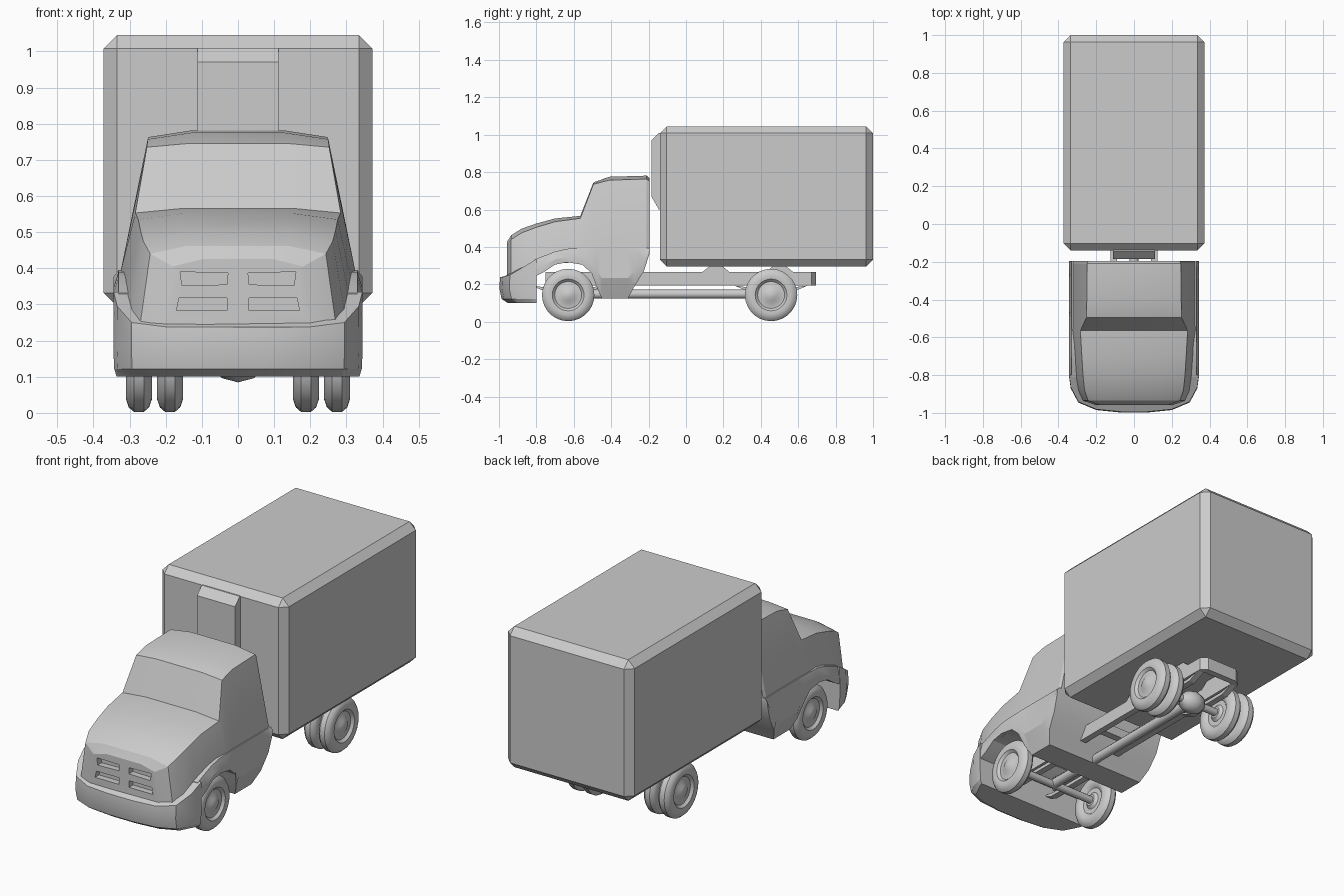
import bpy, bmesh, math
from mathutils import Vector

if "Cube" in bpy.data.objects:
    bpy.data.objects.remove(bpy.data.objects["Cube"])


def finish(name, bm, smooth=None):
    bmesh.ops.recalc_face_normals(bm, faces=bm.faces)
    me = bpy.data.meshes.new(name)
    bm.to_mesh(me)
    bm.free()
    ob = bpy.data.objects.new(name, me)
    bpy.context.collection.objects.link(ob)
    if smooth:
        bpy.ops.object.select_all(action='DESELECT')
        ob.select_set(True)
        bpy.context.view_layer.objects.active = ob
        bpy.ops.object.shade_smooth_by_angle(angle=math.radians(smooth))
    return ob


def loft(name, rings, smooth=None):
    """Skin a stack of closed rings and cap both ends."""
    bm = bmesh.new()
    vs = [[bm.verts.new(p) for p in r] for r in rings]
    n = len(rings[0])
    for a, b in zip(vs, vs[1:]):
        for i in range(n):
            j = (i + 1) % n
            bm.faces.new((a[i], a[j], b[j], b[i]))
    bm.faces.new(vs[0])
    bm.faces.new(vs[-1])
    return finish(name, bm, smooth)


def mirrored(half):
    return half + [(-x, y, z) for x, y, z in reversed(half)]


def box(name, x0, x1, y0, y1, z0, z1, bevel=0):
    ob = loft(name, [[(x0, y0, z), (x1, y0, z), (x1, y1, z), (x0, y1, z)] for z in (z0, z1)])
    if bevel:
        m = ob.modifiers.new("bevel", 'BEVEL')
        m.width, m.segments = bevel, 1
    return ob


def side_prism(name, x0, x1, yz):
    return loft(name, [[(x, y, z) for y, z in yz] for x in (x0, x1)])


def lathe(name, centre, axis, profile, seg=28, smooth=35):
    """Revolve (offset, radius) pairs about the x or y axis."""
    rings = []
    for o, r in profile:
        ring = []
        for i in range(seg):
            t = 2 * math.pi * i / seg
            c, s = r * math.cos(t), r * math.sin(t)
            ring.append(Vector(centre) + Vector((o, c, s) if axis == 'x' else (c, o, s)))
        rings.append(ring)
    return loft(name, rings, smooth)


# Cargo box and the refrigeration unit on its front wall
box("cargo_box", -.372, .372, -.14, 1.0, .295, 1.045, .037)
side_prism("cooling_unit", -.112, .112,
           [(-.13, .60), (-.145, .60), (-.185, .67), (-.185, .97), (-.145, 1.01), (-.13, 1.01)])

# Upper cab: y, bottom z, belt width, shoulder width, shoulder z, crown width, crown z
upper = [(-.958, .24, .20, .18, .405, .10, .425),
         (-.935, .24, .27, .243, .44, .14, .462),
         (-.88, .24, .30, .262, .475, .15, .497),
         (-.80, .26, .318, .27, .505, .15, .525),
         (-.70, .31, .323, .276, .535, .15, .552),
         (-.565, .32, .325, .284, .553, .15, .566),
         (-.495, .32, .325, .252, .735, .14, .745),
         (-.41, .32, .325, .25, .757, .13, .775),
         (-.21, .36, .325, .248, .763, .13, .781),
         (-.195, .38, .318, .243, .752, .12, .768)]
rings = []
for y, zb, wb, ws, zs, wt, zt in upper:
    zbelt = max(zb + .01, .39) if y > -.6 else zb + .01
    rings.append(mirrored([(wb, y, zb), (wb, y, zbelt), (ws, y, zs), (wt, y, zt)]))
cab = loft("cab_upper", rings, 22)

# Grille slots cut into the nose
slots = [[(.03, .355), (.155, .352), (.16, .39), (.028, .387)],
         [(.03, .283), (.17, .283), (.163, .318), (.03, .318)]]
for s in (-1, 1):
    for q in slots:
        cut = loft("grille_cutter", [[(s * x, y, z) for x, z in q] for y in (-1.02, -.925)])
        cut.hide_render = True
        cut.hide_set(True)
        m = cab.modifiers.new("grille_slot", 'BOOLEAN')
        m.object, m.operation, m.solver = cut, 'DIFFERENCE', 'EXACT'

# Lower cab with fender ledge and wheel arch: y, bottom z, belt z, bottom inset
lower = [(-.195, .365, .395, 0), (-.225, .27, .395, .005), (-.275, .19, .395, .015),
         (-.31, .125, .395, .045), (-.45, .125, .395, .045), (-.475, .18, .395, .02),
         (-.505, .26, .395, 0), (-.555, .305, .393, 0), (-.635, .318, .39, 0),
         (-.70, .305, .375, 0), (-.76, .265, .352, 0), (-.81, .24, .332, 0)]
loft("cab_lower", [mirrored([(.342 - i, y, zb), (.344, y, zb + .4 * (zt - zb)), (.33, y, zt)])
                   for y, zb, zt, i in lower], 22)

# Wrap-around bumper: plan points with rising top edge, stacked upwards
plan = [(.345, -.80, .335), (.335, -.87, .295), (.295, -.945, .25), (.20, -.985, .238), (.07, -.998, .238)]
rings = []
for z, inset in ((.10, .045), (.122, .012), (.18, 0), (None, .004)):
    rings.append(mirrored([(x * (1 - .6 * inset), y + (inset if i else 0), z or zt)
                           for i, (x, y, zt) in enumerate(plan)]))
loft("front_bumper", rings, 22)

# Wheels: single front pair, double rear pair
tyre = [(-.034, .001), (-.034, .03), (-.02, .045), (-.02, .07), (-.033, .085), (-.036, .105),
        (-.028, .128), (-.014, .14), (.014, .14), (.028, .128), (.036, .105), (.033, .085),
        (.02, .072), (.022, .045), (.032, .03), (.036, .001)]
for s in (-1, 1):
    prof = [(s * o, r) for o, r in tyre]
    lathe("front_wheel", (s * .274, -.63, .143), 'x', prof)
    lathe("rear_outer_wheel", (s * .274, .455, .143), 'x', prof)
    lathe("rear_inner_wheel", (s * .188, .455, .143), 'x', prof)

# Axles, differential and drive shaft
for y, name in ((-.63, "front_axle"), (.455, "rear_axle")):
    lathe(name, (0, y, .143), 'x', [(-.26, .02), (.26, .02)], 12)
lathe("differential", (0, .455, .143), 'x',
      [(-.07, .02), (-.045, .048), (0, .06), (.045, .048), (.07, .02)], 14)
lathe("drive_shaft", (0, 0, .148), 'y', [(-.63, .024), (.44, .024)], 14)

# Chassis rails, leaf springs, crossmembers and box mounts
for s in (-1, 1):
    a, b = sorted((s * .09, s * .125))
    box("chassis_rail", a, b, -.75, .66, .195, .265)
    for y in (-.63, .455):
        side_prism("leaf_spring", a, b, [(y - .2, .195), (y - .13, .165), (y + .13, .165),
                                         (y + .2, .195), (y + .12, .183), (y - .12, .183)])
    for y in (.16, .5):
        side_prism("box_mount", a, b, [(y - .08, .26), (y - .03, .30), (y + .03, .30), (y + .08, .26)])
for y in (-.5, -.15, .2):
    box("crossmember", -.1, .1, y - .02, y + .02, .205, .255)
loft("rear_crossmember", [[(-.09, y, z) if k == 0 else (.09, y, z) for k, y in
                           ((0, .66), (1, .66), (1, .695), (0, .695))] for z in (.195, .265)])
for s in (-1, 1):
    loft("rear_crossmember_end", [[(s * .09, .66, z), (s * .125, .66, z), (s * .125, .67, z),
                                   (s * .09, .695, z)] for z in (.195, .265)])
